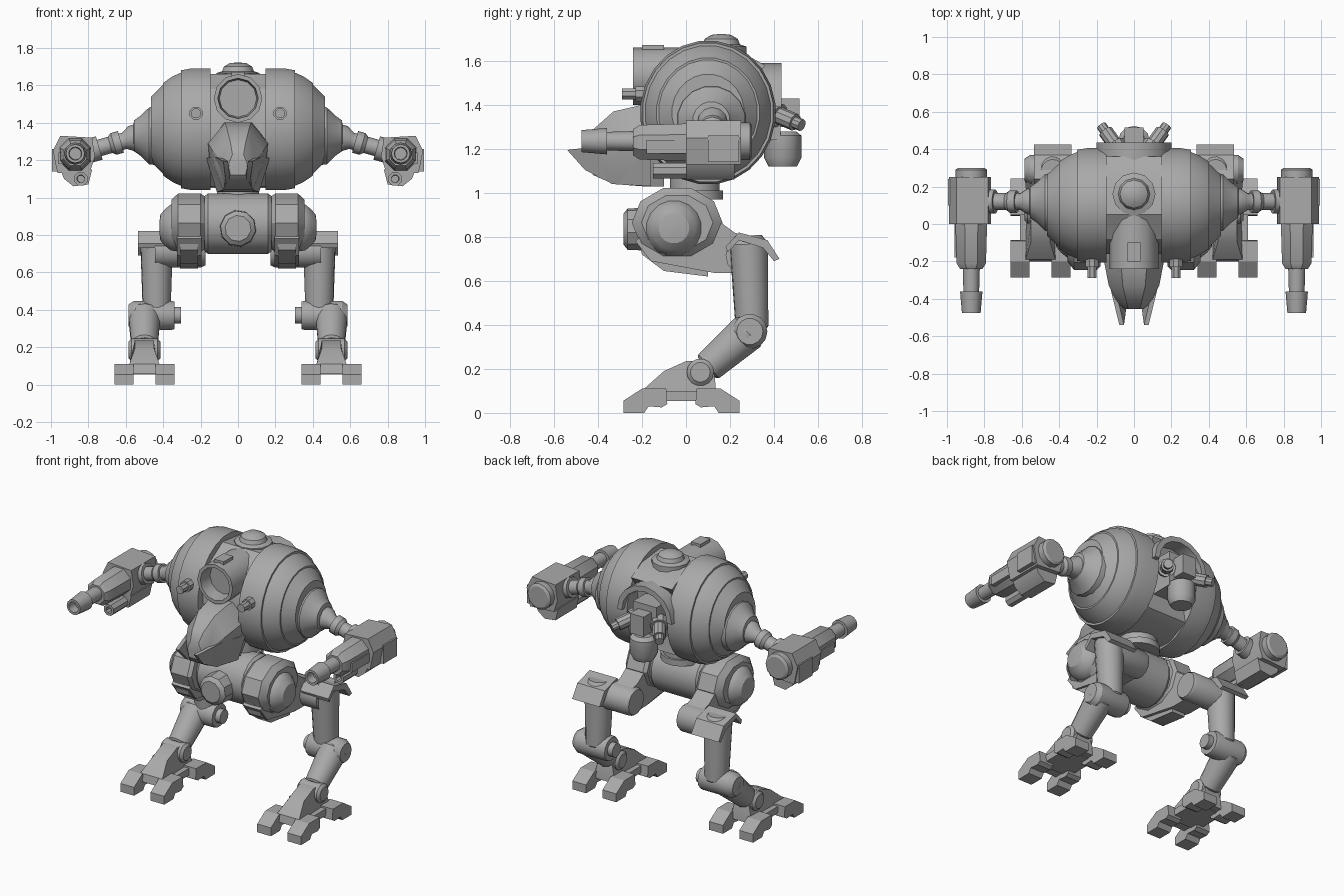
import bpy, bmesh, math
from mathutils import Vector

if "Cube" in bpy.data.objects:
    bpy.data.objects.remove(bpy.data.objects["Cube"])

grey = bpy.data.materials.new("hull grey")
grey.diffuse_color = (0.4, 0.4, 0.4, 1)
grey.use_nodes = True
grey.node_tree.nodes["Principled BSDF"].inputs["Base Color"].default_value = grey.diffuse_color


def finish(bm, name, mirror=False, warp=None):
    """Turn a bmesh in world coordinates into a finished, optionally mirrored part."""
    if warp:
        for v in bm.verts:
            v.co = warp(v.co.copy())
    bmesh.ops.recalc_face_normals(bm, faces=bm.faces)
    me = bpy.data.meshes.new(name)
    bm.to_mesh(me)
    bm.free()
    me.materials.append(grey)
    ob = bpy.data.objects.new(name, me)
    bpy.context.collection.objects.link(ob)
    if mirror:
        ob.modifiers.new("mirror", 'MIRROR').use_mirror_merge = False
    bpy.ops.object.select_all(action='DESELECT')
    ob.select_set(True)
    bpy.context.view_layer.objects.active = ob
    bpy.ops.object.shade_smooth_by_angle(angle=math.radians(32))
    return ob


def loft(bm, rings):
    """Skin closed rings of points and cap both ends."""
    rows = [[bm.verts.new(p) for p in r] for r in rings]
    n = len(rows[0])
    for a, b in zip(rows, rows[1:]):
        for i in range(n):
            bm.faces.new((a[i], a[(i + 1) % n], b[(i + 1) % n], b[i]))
    bm.faces.new(rows[0])
    bm.faces.new(rows[-1])


def lathe(name, start, direction, profile, seg=16, mirror=False, warp=None):
    """Revolve (distance, radius) pairs around an axis."""
    d = Vector(direction).normalized()
    u = d.orthogonal().normalized() if abs(d.x) < 0.99 else Vector((0, 0, 1))
    w = d.cross(u)
    rings = []
    for t, r in profile:
        c = Vector(start) + d * t
        rings.append([c + (u * math.cos(a) + w * math.sin(a)) * r
                      for a in (2 * math.pi * (i + 0.5) / seg for i in range(seg))])
    bm = bmesh.new()
    loft(bm, rings)
    return finish(bm, name, mirror, warp)


def limb(name, a, b, r1, r2, seg=14, mirror=True):
    """Tapered round limb between two points, with rounded ends."""
    v = Vector(b) - Vector(a)
    n = v.length
    return lathe(name, a, v, [(-.3 * r1, r1 * .7), (.15 * r1, r1), (n - .15 * r2, r2), (n, r2 * .85)],
                 seg, mirror)


def prism(name, pts, lo, hi, axis='x', mirror=True, warp=None):
    """Extrude an outline along x (points are y,z) or along y (points are x,z)."""
    put = (lambda t, p: (t, p[0], p[1])) if axis == 'x' else (lambda t, p: (p[0], t, p[1]))
    bm = bmesh.new()
    loft(bm, [[put(t, p) for p in pts] for t in (lo, hi)])
    return finish(bm, name, mirror, warp)


def box(name, x, y, z, mirror=False):
    return prism(name, [(y[0], z[0]), (y[1], z[0]), (y[1], z[1]), (y[0], z[1])], x[0], x[1], 'x', mirror)


X, Y, Z = (1, 0, 0), (0, 1, 0), (0, 0, 1)

# Hull: two rounded side shells around a centre core
def flatten(c):
    return Vector((c.x, .1 + (c.y - .1) * .94, c.z))

lathe("side_shell", (0, .1, 1.365), X,
      [(.147, .31), (.147, .328), (.25, .328), (.305, .318), (.305, .305), (.35, .285),
       (.40, .25), (.40, .24), (.465, .175)], 24, True, flatten)
lathe("shoulder_cap", (0, .115, 1.33), X,
      [(.44, .16), (.475, .155), (.52, .11), (.555, .085), (.56, .06)], 16, True)
prism("hull_core", [(-.14, 1.2), (-.16, 1.4), (-.08, 1.58), (.05, 1.66), (.25, 1.64), (.36, 1.58),
                    (.3, 1.5), (.28, 1.25), (.3, 1.12), (.15, 1.05), (0, 1.06)], -.15, .15, mirror=False)

# Roof hatch, search lamp and nose guns
lathe("hatch", (0, .16, 1.6), Z, [(0, .115), (.065, .115), (.075, .085), (.1, .075), (.118, .045), (.122, .01)], 12)
lathe("lamp_tube", (0, -.24, 1.53), Y, [(.09, .10), (0, .108), (0, .13), (.3, .13)], 12)
box("lamp_latch", (-.035, .035), (-.2, -.1), (1.64, 1.672))
lathe("nose_gun", (.225, -.29, 1.45), Y, [(0, .02), (0, .027), (.06, .027), (.06, .037), (.2, .037)], 8, True)

# Cockpit: lofted head plus pointed cheek plates
bm = bmesh.new()
rings = []
for y, wt, zt, wm, zm, wb, zb in ((-.1, .08, 1.4, .155, 1.29, .09, 1.03), (-.2, .07, 1.4, .16, 1.29, .09, 1.03),
                                  (-.33, .06, 1.37, .135, 1.25, .08, 1.04), (-.42, .04, 1.29, .09, 1.2, .06, 1.08),
                                  (-.455, .03, 1.23, .05, 1.18, .04, 1.12)):
    half = [(wt, zt), (wm, zm), (wm * .95, zm - .1 * (zm - zb) / .25), (wb, zb)]
    rings.append([(x, y, z) for x, z in half] + [(-x, y, z) for x, z in reversed(half)])
loft(bm, rings)
finish(bm, "cockpit")
prism("cheek_plate", [(-.54, 1.195), (-.46, 1.105), (-.335, 1.04), (-.16, 1.03), (-.16, 1.21), (-.33, 1.22)],
      .135, .16, warp=lambda c: Vector((c.x + .235 * (c.y + .2) + .33 * min(0, c.z - 1.2), c.y, c.z)))

# Engine in the rear recess
bm = bmesh.new()
arch = []
for i in range(9):
    a = math.pi * i / 8
    arch.append([(r * math.cos(a), y, 1.39 + r * math.sin(a)) for r, y in
                 ((.165, .34), (.2, .34), (.2, .435), (.165, .435))])
loft(bm, arch)
finish(bm, "engine_arch")
box("engine_block", (-.085, .085), (.26, .43), (1.24, 1.47))
box("engine_cover", (-.05, .05), (.4, .515), (1.3, 1.43))
lathe("engine_tank", (0, .44, 1.12), Z, [(0, .065), (.04, .085), (.14, .085), (.16, .06)], 12)
lathe("exhaust", (.07, .38, 1.37), (.1, .14, -.06),
      [(0, .05), (.06, .055), (.06, .04), (.15, .04), (.15, .028), (.19, .028)], 10, True)

# Arms: jointed upper arm
lathe("upper_arm", (.53, .12, 1.325), (.3, 0, -.085),
      [(0, .07), (.04, .07), (.08, .045), (.1, .045), (.1, .06), (.14, .06), (.16, .045),
       (.22, .045), (.22, .065), (.29, .065)], 12, True)
# Forearm weapon
prism("forearm_box", [(.78, 1.32), (.95, 1.33), (.99, 1.25), (.965, 1.13), (.79, 1.14), (.765, 1.22)],
      0, .25, 'y')
prism("forearm_keel", [(.78, 1.15), (.95, 1.15), (.93, 1.1), (.88, 1.06), (.8, 1.07)], 0, .22, 'y')
box("forearm_panel", (.96, .995), (.1, .24), (1.14, 1.26), True)
lathe("forearm_cap", (.87, .24, 1.235), Y, [(0, .085), (.05, .085), (.06, .07)], 12, True)
lathe("gun_housing", (.87, -.24, 1.23), Y, [(0, .065), (.03, .085), (.25, .092)], 8, True)
box("housing_rail", (.93, .96), (-.18, 0), (1.18, 1.24), True)
lathe("main_barrel", (.87, -.475, 1.235), Y,
      [(.06, .032), (0, .035), (0, .05), (.115, .06), (.115, .042), (.25, .046)], 12, True)
lathe("lower_barrel", (.84, -.15, 1.1), Y, [(.04, .02), (0, .022), (0, .038), (.17, .038)], 8, True)

# Waist and pelvis
lathe("waist", (0, .04, .97), Z, [(0, .13), (.04, .13), (.04, .115), (.12, .115)], 16)
lathe("pelvis", (-.18, -.03, .86), X, [(0, .15), (.02, .165), (.34, .165), (.36, .15)], 16)
lathe("pelvis_lamp", (0, -.285, .835), Y, [(0, .07), (.02, .095), (.14, .1)], 10)

# Hips and thighs
lathe("hip_shell", (.18, -.04, .865), X, [(0, .15), (.02, .165), (.14, .165), (.175, .13)], 10, True,
      lambda c: Vector((c.x, -.04 + (c.y + .04) * 1.25, c.z)))
lathe("hip_disc", (.33, -.055, .84), X, [(0, .13), (.03, .125), (.06, .1), (.085, .07), (.09, .03)], 16, True)
prism("thigh", [(-.23, .78), (-.16, .69), (.13, .636), (.26, .635), (.34, .7), (.31, .79), (.22, .82),
                (.11, .9), (-.05, .96)], .195, .325)
prism("thigh_pod", [(-.22, .8), (-.2, .72), (-.1, .645), (.1, .62), (.1, .75), (-.1, .82)], .215, .31)
lathe("knee_joint", (.175, .27, .715), X, [(0, .05), (0, .08), (.02, .09), (.27, .09)], 14, True)
prism("knee_guard", [(.18, .755), (.24, .82), (.37, .785), (.425, .70), (.40, .69), (.35, .75), (.24, .785),
                     (.19, .73)], .335, .535)

# Lower legs
limb("upper_shin", (.435, .285, .78), (.435, .3, .38), .088, .075)
lathe("shin_joint", (.305, .29, .37), X, [(0, .045), (.035, .045), (.035, .075), (.05, .08), (.25, .08), (.28, .06)],
      14, True)
limb("lower_shin", (.5, .29, .375), (.5, .095, .205), .088, .072)
lathe("ankle", (.415, .065, .185), X, [(0, .045), (.015, .062), (.155, .062), (.17, .045)], 14, True)

# Feet with four toes each
prism("foot", [(-.2, .06), (-.19, .11), (-.1, .19), (0, .235), (.1, .235), (.13, .17), (.14, .06)], .42, .58,
      warp=lambda c: Vector((.5 + (c.x - .5) * (1 if c.z < .15 else .65), c.y, c.z)))
box("foot_plate", (.39, .61), (-.14, .1), (.055, .1), True)
TOE = [(-.285, 0), (-.285, .055), (-.2, .11), (-.09, .11), (-.085, .04), (-.11, .025), (-.17, .03), (-.19, 0)]
for x, side in ((.34, "inner"), (.56, "outer")):
    prism("front_toe_" + side, TOE, x, x + .1)
    prism("back_toe_" + side, [(-.042 - y, z) for y, z in TOE], x, x + .1)
